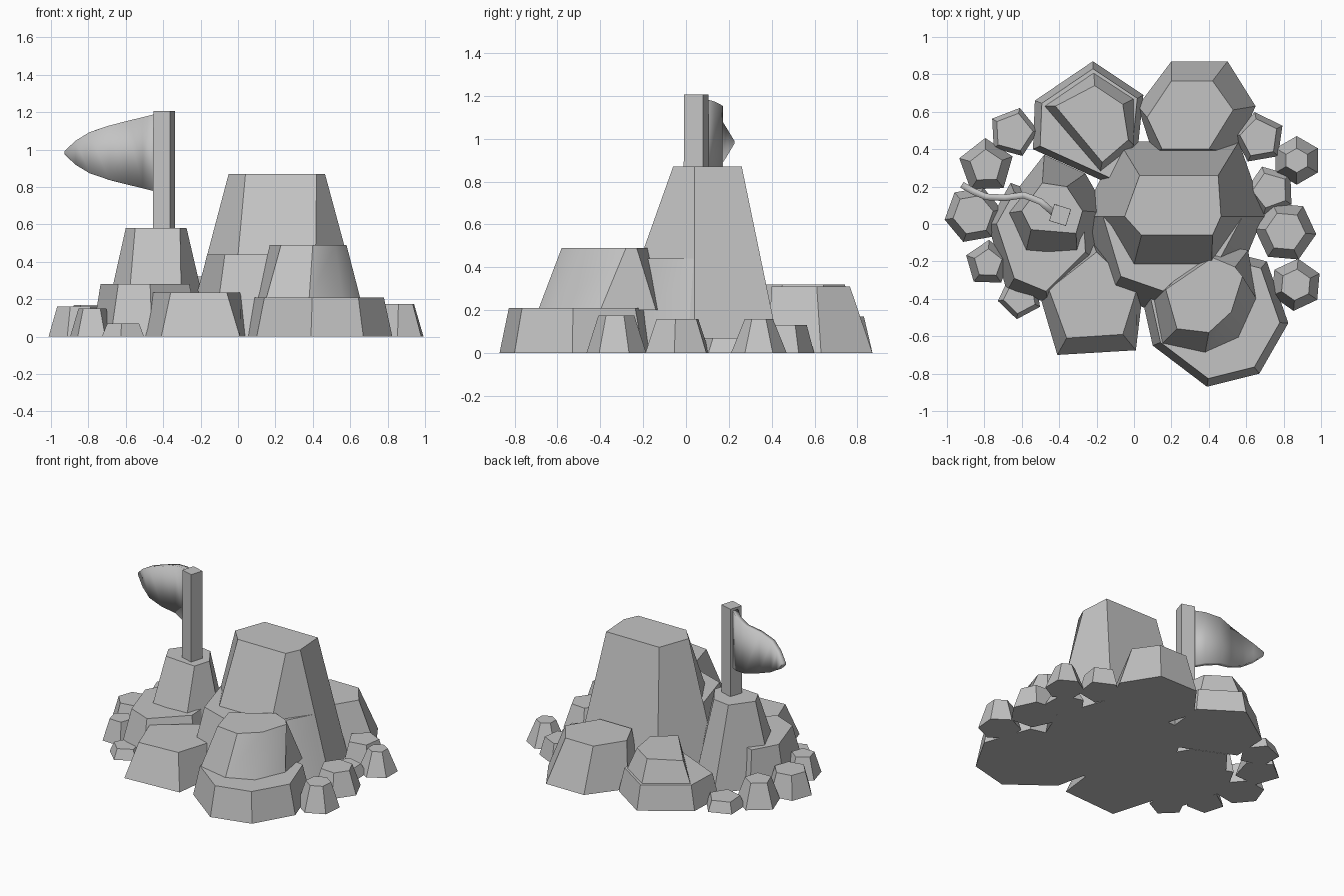
import bpy
import bmesh
from math import cos, sin, radians
from mathutils import Vector

default_cube = bpy.data.objects.get("Cube")
if default_cube:
    bpy.data.objects.remove(default_cube, do_unlink=True)

# One plain grey for the whole model
grey = bpy.data.materials.new("stone_grey")
grey.use_nodes = True
stone_colour = (.55, .55, .55, 1)
grey.diffuse_color = stone_colour
grey.node_tree.nodes["Principled BSDF"].inputs["Base Color"].default_value = stone_colour


def finish(name, bm):
    """Turn a bmesh into a named object with smooth shading and sharp edges."""
    bmesh.ops.recalc_face_normals(bm, faces=bm.faces)
    mesh = bpy.data.meshes.new(name)
    bm.to_mesh(mesh)
    bm.free()
    mesh.materials.append(grey)
    mesh.shade_smooth()
    mesh.set_sharp_from_angle(angle=radians(35))
    part = bpy.data.objects.new(name, mesh)
    bpy.context.scene.collection.objects.link(part)
    return part


def shrink(outline, factor):
    """Scale an outline about the average of its points."""
    centre = sum((Vector(point) for point in outline), Vector((0, 0))) / len(outline)
    return [centre.lerp(Vector(point), factor) for point in outline]


def frustum(name, lower, upper, height, floor=0):
    """Loft a closed block between two outlines with equal point counts."""
    bm = bmesh.new()
    bottom = [bm.verts.new((x, y, floor)) for x, y in lower]
    top = [bm.verts.new((x, y, height)) for x, y in upper]
    bm.faces.new(bottom[::-1])
    bm.faces.new(top)
    count = len(bottom)
    for i in range(count):
        j = (i + 1) % count
        bm.faces.new((bottom[i], bottom[j], top[j], top[i]))
    return finish(name, bm)


# Central peak and the ledge on its front
frustum("central_peak",
        [(-.28, .04), (-.04, -.37), (.41, -.37), (.7, .04), (.56, .44), (-.08, .44)],
        [(-.05, .04), (.04, -.06), (.42, -.06), (.465, .04), (.45, .26), (.03, .26)], .87)
frustum("central_ledge",
        [(-.27, .04), (-.13, -.38), (.2, -.5), (.55, -.3), (.69, .04)],
        [(-.165, .04), (-.07, -.28), (.19, -.37), (.43, -.24), (.58, .04)], .44)

# Front stepped rock on the model's left
front_base = [(.04, -.38), (.1, -.65), (.39, -.87), (.67, -.8), (.825, -.53), (.71, -.2), (.4, -.12)]
frustum("front_step", front_base, shrink(front_base, .88), .21)
frustum("front_step_top",
        [(.1, -.38), (.15, -.64), (.38, -.69), (.56, -.61), (.655, -.4), (.61, -.14), (.4, -.1)],
        [(.17, -.35), (.23, -.56), (.4, -.58), (.52, -.47), (.58, -.28), (.54, -.23), (.42, -.18)],
        .49, .2)

# Flag rock and its ledge
frustum("flag_rock",
        [(-.73, .05), (-.6, -.24), (-.3, -.22), (-.14, .06), (-.26, .27), (-.48, .37)],
        [(-.6, .07), (-.55, -.03), (-.31, -.05), (-.275, .07), (-.36, .2), (-.49, .22)], .58)
frustum("flag_rock_ledge",
        [(-.78, 0), (-.68, -.36), (-.46, -.42), (-.2, -.2), (-.2, .05), (-.66, .22)],
        [(-.735, 0), (-.64, -.29), (-.47, -.36), (-.26, -.15), (-.27, .05), (-.64, .17)], .28)

# Low front rock
frustum("low_front_rock",
        [(-.51, -.36), (-.41, -.7), (.01, -.675), (.05, -.34), (-.22, -.1)],
        [(-.455, -.35), (-.36, -.61), (-.06, -.59), (.015, -.35), (-.2, -.15)], .235)

# Back rocks, one of them with a notch towards the flag
notched_base = [(-.54, .4), (-.1, .2), (.02, .4), (.05, .69), (-.22, .87), (-.53, .66)]
frustum("back_notched_rock_base", notched_base, shrink(notched_base, .88), .17)
frustum("back_notched_rock_top",
        [(-.48, .63), (-.18, .28), (.0, .42), (.0, .67), (-.215, .81)],
        [(-.42, .63), (-.17, .33), (-.03, .45), (-.06, .64), (-.21, .74)], .32, .16)
frustum("back_rock",
        [(.02, .63), (.1, .38), (.54, .38), (.65, .63), (.5, .87), (.2, .87)],
        [(.07, .57), (.15, .4), (.4, .4), (.53, .61), (.42, .765), (.2, .765)], .31)

# Small rocks: centre x, centre y, radius, height, taper, first corner angle, sides
small_rocks = [
    (-.645, .49, .135, .075, .78, 75, 5),
    (-.79, .31, .15, .17, .6, 20, 5),
    (-.86, .05, .155, .16, .7, 190, 6),
    (-.78, -.21, .125, .15, .62, 160, 5),
    (-.61, -.39, .12, .07, .75, 190, 5),
    (.67, .46, .14, .13, .75, 100, 5),
    (.87, .34, .13, .16, .5, 30, 6),
    (.73, .18, .135, .07, .72, 110, 5),
    (.81, -.04, .165, .16, .65, 55, 6),
    (.865, -.325, .14, .175, .6, 25, 6),
]
for number, (x, y, radius, height, taper, turn, sides) in enumerate(small_rocks):
    angles = [radians(turn + 360 * side / sides) for side in range(sides)]
    ring = [(x + radius * cos(a), y + radius * sin(a)) for a in angles]
    frustum(f"small_rock_{number + 1}", ring, shrink(ring, taper), height)

# Square flag pole, slightly turned
corners = [(-.395 + .067 * cos(radians(a)), .048 + .067 * sin(radians(a)))
           for a in range(28, 388, 90)]
frustum("flag_pole", corners, shrink(corners, .98), 1.205, .5)

# Waving flag: x, y and half height along its length
flag_path = [(-.42, .05, .21), (-.5, .12, .19), (-.59, .155, .17), (-.69, .14, .145),
             (-.79, .145, .11), (-.86, .175, .065), (-.92, .21, .008)]
bm = bmesh.new()
columns = [[bm.verts.new((x, y, .983 + side * half)) for side in (-1, 1)]
           for x, y, half in flag_path]
for (low_a, high_a), (low_b, high_b) in zip(columns, columns[1:]):
    bm.faces.new((low_a, low_b, high_b, high_a))
flag = finish("flag", bm)
cloth = flag.modifiers.new("cloth_thickness", "SOLIDIFY")
cloth.thickness = .035
cloth.offset = 0
